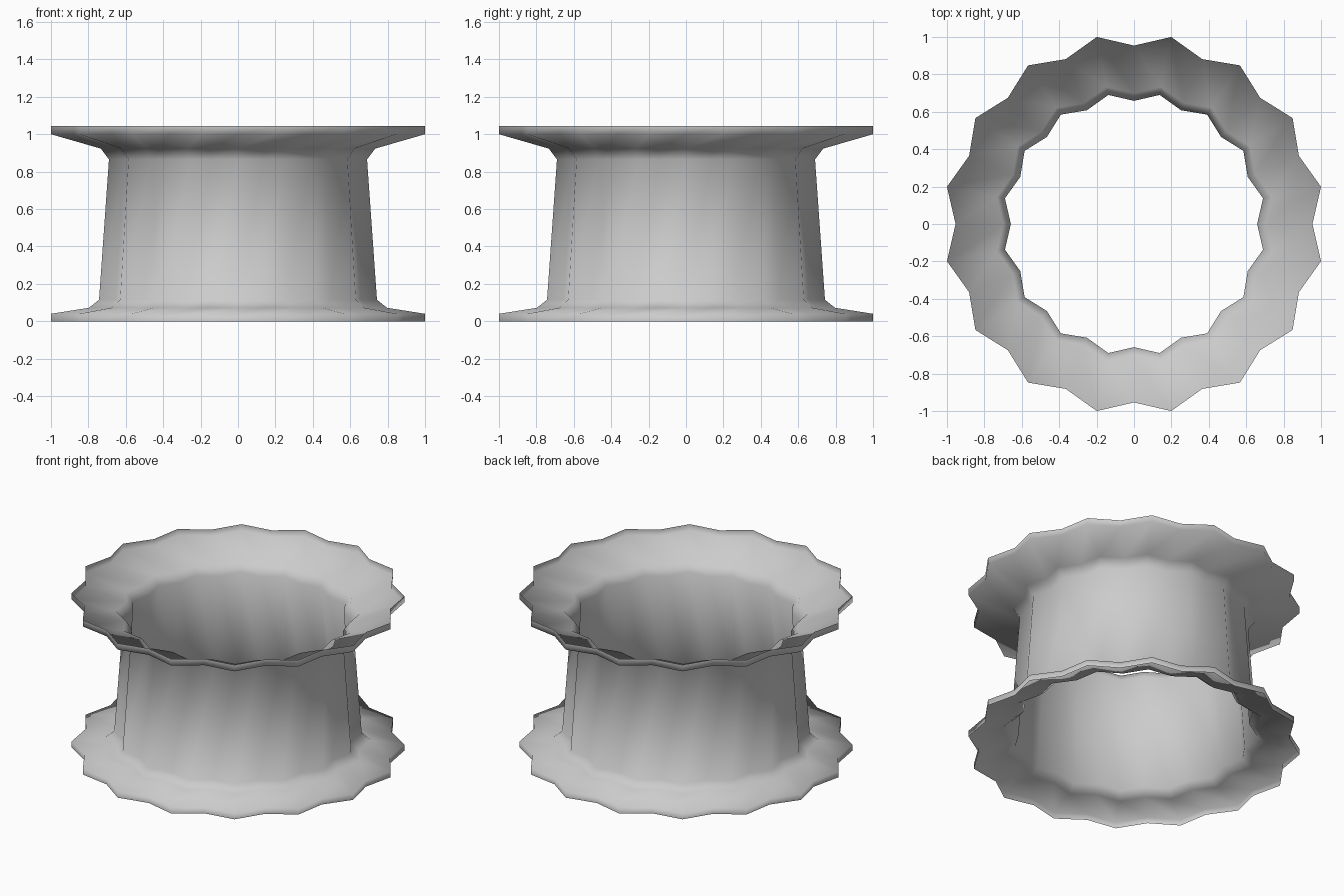
import bpy, bmesh
from math import sin, cos, pi

if "Cube" in bpy.data.objects:
    bpy.data.objects.remove(bpy.data.objects["Cube"])

LOBES = 16
SIDES = LOBES * 2
PEAK = 1 / cos(pi / LOBES)      # ridge radius, so the overall width is 2
VALLEY = 0.954

# Side profile (radius factor, height), from bottom lip to top lip
profile = [(1.0, 0.0), (1.0, 0.04), (0.797, 0.072), (0.743, 0.115),
           (0.69, 0.865), (0.733, 0.923), (1.0, 1.0), (1.0, 1.043)]

# Fluted open sleeve: lobed rings joined into one thin wall
bm = bmesh.new()
rings = []
for scale, z in profile:
    ring = []
    for i in range(SIDES):
        a = 2 * pi * i / SIDES
        r = scale * (PEAK if i % 2 else VALLEY)
        ring.append(bm.verts.new((r * cos(a), r * sin(a), z)))
    rings.append(ring)

for low, high in zip(rings, rings[1:]):
    for i in range(SIDES):
        j = (i + 1) % SIDES
        bm.faces.new((low[i], low[j], high[j], high[i]))

# Soft shading over the flutes and flanges
for f in bm.faces:
    f.smooth = True

mesh = bpy.data.meshes.new("fluted_sleeve")
bm.to_mesh(mesh)
bm.free()
sleeve = bpy.data.objects.new("fluted_sleeve", mesh)
bpy.context.collection.objects.link(sleeve)
